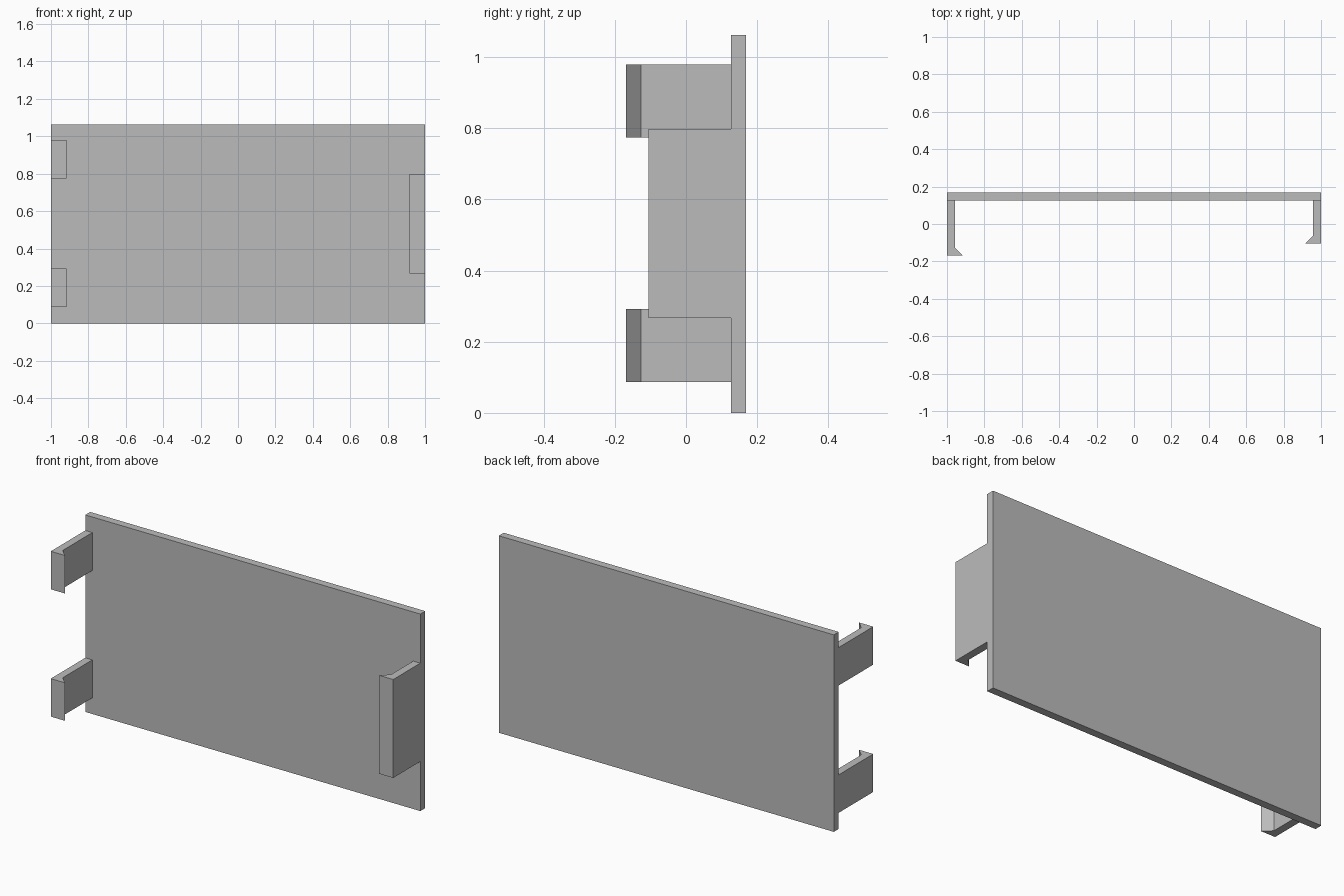
import bpy
import bmesh

cube = bpy.data.objects.get("Cube")
if cube:
    bpy.data.objects.remove(cube, do_unlink=True)

grey = bpy.data.materials.new("plain_grey")
grey.use_nodes = True
colour = (0.5, 0.5, 0.5, 1)
grey.diffuse_color = colour
grey.node_tree.nodes["Principled BSDF"].inputs["Base Color"].default_value = colour


def extrude_profile(name, points, bottom, top):
    """Raise a flat (x, y) outline from bottom to top."""
    bm = bmesh.new()
    face = bm.faces.new([bm.verts.new((x, y, bottom)) for x, y in points])
    grown = bmesh.ops.extrude_face_region(bm, geom=[face])["geom"]
    moved = [v for v in grown if isinstance(v, bmesh.types.BMVert)]
    bmesh.ops.translate(bm, verts=moved, vec=(0, 0, top - bottom))
    bmesh.ops.recalc_face_normals(bm, faces=bm.faces)
    mesh = bpy.data.meshes.new(name)
    bm.to_mesh(mesh)
    bm.free()
    mesh.materials.append(grey)
    obj = bpy.data.objects.new(name, mesh)
    bpy.context.collection.objects.link(obj)
    return obj


BACK, THICK, HEIGHT = 0.168, 0.042, 1.063
INNER = BACK - THICK


def clip(name, side, tip, bottom, top):
    """Arm along one plate edge, ending in an inward barb."""
    arm, barb = 1 - THICK, 1 - 2 * THICK
    outline = [(1, INNER), (1, tip), (barb, tip), (arm, tip + THICK), (arm, INNER)]
    return extrude_profile(name, [(side * x, y) for x, y in outline], bottom, top)


# Flat cover plate
extrude_profile("cover_plate", [(-1, INNER), (1, INNER), (1, BACK), (-1, BACK)], 0, HEIGHT)

# Two narrow clips on one edge, one wide clip on the other
clip("lower_right_clip", -1, -BACK, 0.087, 0.292)
clip("upper_right_clip", -1, -BACK, 0.774, 0.979)
clip("wide_left_clip", 1, -0.105, 0.267, 0.798)
